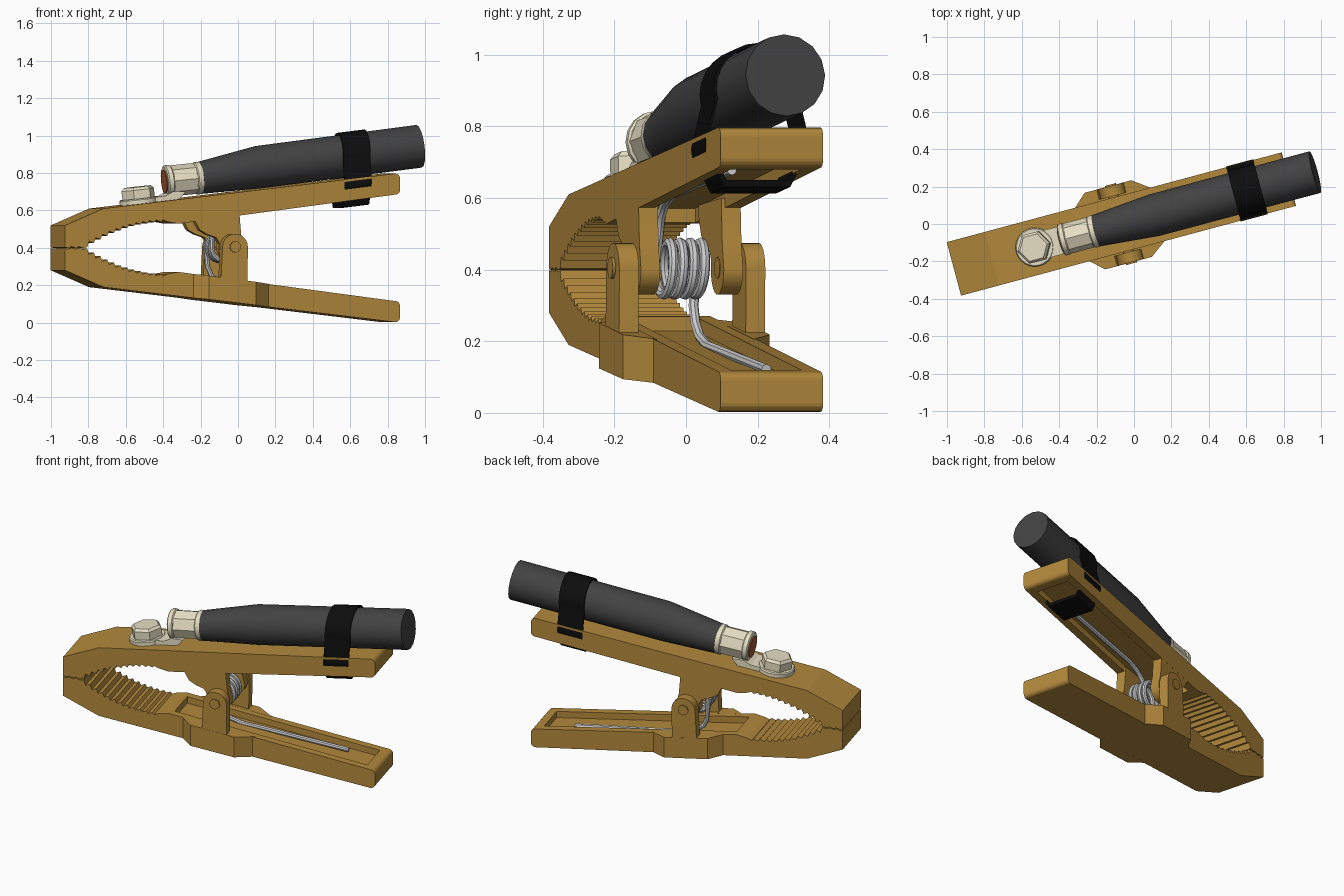
import bpy, bmesh, math
from mathutils import Matrix, Vector

if "Cube" in bpy.data.objects:
    bpy.data.objects.remove(bpy.data.objects["Cube"])

# The clamp is modelled along u (x), v (y) and turned 15 degrees at the end
PLACE = Matrix.Translation((-0.0675, 0, 0)) @ Matrix.Rotation(math.radians(15), 4, 'Z')


def material(name, r, g, b):
    m = bpy.data.materials.new(name)
    m.diffuse_color = (r, g, b, 1)
    m.use_nodes = True
    m.node_tree.nodes["Principled BSDF"].inputs["Base Color"].default_value = m.diffuse_color
    return m


BRASS = material("brass", 0.45, 0.25, 0.045)
CREAM = material("tinned_metal", 0.80, 0.74, 0.55)
RUBBER = material("rubber", 0.055, 0.055, 0.055)
BLACK = material("black_strap", 0.004, 0.004, 0.004)
COPPER = material("copper", 0.40, 0.09, 0.04)


def finish(bm, name, mat=None, smooth=False):
    bmesh.ops.recalc_face_normals(bm, faces=bm.faces[:])
    me = bpy.data.meshes.new(name)
    bm.to_mesh(me)
    bm.free()
    ob = bpy.data.objects.new(name, me)
    bpy.context.collection.objects.link(ob)
    if mat:
        me.materials.append(mat)
    if smooth:
        bpy.ops.object.select_all(action='DESELECT')
        bpy.context.view_layer.objects.active = ob
        ob.select_set(True)
        bpy.ops.object.shade_smooth_by_angle(angle=math.radians(30))
    return ob


def prism(name, pts, v0, v1, mat=None, smooth=False):
    """Extrude a (u, z) outline from v0 to v1."""
    bm = bmesh.new()
    f = bm.faces.new([bm.verts.new((u, v0, z)) for u, z in pts])
    r = bmesh.ops.extrude_face_region(bm, geom=[f])
    verts = [g for g in r["geom"] if isinstance(g, bmesh.types.BMVert)]
    bmesh.ops.translate(bm, verts=verts, vec=(0, v1 - v0, 0))
    return finish(bm, name, mat, smooth)


def tube(name, rings, sides, mat, smooth=False):
    """Capped rings of (u, z, radius) along a path in the middle plane."""
    bm = bmesh.new()
    loops = []
    for i, (u, z, r) in enumerate(rings):
        a, b = rings[max(i - 1, 0)], rings[min(i + 1, len(rings) - 1)]
        t = Vector((b[0] - a[0], 0, b[1] - a[1])).normalized()
        n = Vector((-t.z, 0, t.x))
        ang = [2 * math.pi * k / sides for k in range(sides)]
        loops.append([bm.verts.new(Vector((u, 0, z)) + n * r * math.cos(w)
                                   + Vector((0, r * math.sin(w), 0))) for w in ang])
    for p, q in zip(loops, loops[1:]):
        for k in range(sides):
            bm.faces.new((p[k], p[(k + 1) % sides], q[(k + 1) % sides], q[k]))
    bm.faces.new(loops[0])
    bm.faces.new(loops[-1])
    return finish(bm, name, mat, smooth)


def arc(cu, cz, r, a0, a1, n):
    return [(cu + r * math.cos(math.radians(a0 + (a1 - a0) * i / n)),
             cz + r * math.sin(math.radians(a0 + (a1 - a0) * i / n))) for i in range(n + 1)]


def under(u):
    """Inner face height of the upper handle."""
    return 0.572 + (u - 0.037) * 0.128


# Jaws: upper outline, flipped about z = 0.4 for the lower one
def jaw(name, flip):
    out = [(-0.927, 0.52), (-0.715, 0.61)]
    out += arc(0.902, 0.772, 0.025, 95, 0, 4) + arc(0.902, 0.71, 0.025, 0, -80, 4)
    out += [(-0.30, under(-0.30))]
    n, teeth = 12, []
    curve = lambda t: 0.403 + 0.137 * (1 - (1 - t) ** 2)
    for i in range(n):
        u, du = -0.805 + 0.445 * i / n, 0.445 / n
        teeth += [(u, curve(i / n)), (u + 0.3 * du, curve((i + 1) / n) + 0.010)]
    out += [(-0.36, 0.54)] + teeth[::-1]
    # Small meshing ridges at the tip
    s = -1 if flip else 1
    out += [(-0.83 - 0.02 * i, 0.403 + s * (0.004 if i % 2 else -0.004)) for i in range(5)]
    out += [(-0.927, 0.403)]
    pocket = [(-0.28, 0.40), (0.865, 0.40), (0.865, under(0.865) + 0.04), (-0.28, under(-0.28) + 0.04)]
    if flip:
        out, pocket = [[(u, 0.8 - z) for u, z in p] for p in (out, pocket)]
    body = prism(name, out, -0.148, 0.148, BRASS)
    cutter = prism(name + "_cutter", pocket, -0.102, 0.102, BRASS)
    mod = body.modifiers.new("pocket", 'BOOLEAN')
    mod.operation, mod.object, mod.solver = 'DIFFERENCE', cutter, 'EXACT'
    bpy.context.view_layer.objects.active = body
    bpy.ops.object.modifier_apply(modifier=mod.name)
    bpy.data.objects.remove(cutter)


jaw("upper_jaw", False)
jaw("lower_jaw", True)

# Hinge ears, flared lower bosses and pivot pins on both sides
for s, side in ((-1, "front"), (1, "back")):
    ear = [(0.037, 0.60), (-0.21, 0.58), (-0.205, 0.54), (-0.18, 0.495), (-0.14, 0.472), (-0.09, 0.455)]
    prism("upper_ear_" + side, ear + arc(-0.005, 0.40, 0.07, 160, 360, 12) + [(0.048, 0.47)],
          s * 0.092, s * 0.1475, BRASS, True)
    prism("lower_ear_" + side, [(-0.085, 0.15), (0.065, 0.13)] + arc(-0.002, 0.405, 0.07, 0, 180, 12),
          s * 0.155, s * 0.211, BRASS, True)
    prism("pivot_pin_" + side, arc(-0.002, 0.405, 0.03, 0, 337.5, 15), s * 0.09, s * 0.219, BRASS, True)
    bm = bmesh.new()
    for u, v in ((-0.224, 0.14), (0.21, 0.14), (-0.147, 0.212), (0.112, 0.212)):
        bm.verts.new((u, s * v, 0.19 - (u + 0.715) * 0.116))
        bm.verts.new((u, s * v, 0.8 - under(u)))
    bmesh.ops.convex_hull(bm, input=bm.verts[:])
    finish(bm, "lower_boss_" + side, BRASS)

# Coil spring with a leg lying in each handle pocket
TURNS, PER = 4, 24
leg = [(-0.087, 0.30), (-0.065, 0.25), (-0.02, 0.213), (0.06, 0.188), (0.70, 0.122)]
path = [(u, -0.055, 0.8 - z) for u, z in leg[::-1]]
for i in range(TURNS * PER + 1):
    a = math.pi + 2 * math.pi * i / PER
    path.append((-0.02 + 0.073 * math.cos(a), -0.066 + 0.122 * i / (TURNS * PER), 0.403 + 0.073 * math.sin(a)))
path += [(u, 0.045, z) for u, z in leg]
cu = bpy.data.curves.new("spring", 'CURVE')
cu.dimensions, cu.bevel_depth, cu.bevel_resolution, cu.use_fill_caps = '3D', 0.014, 2, True
sp = cu.splines.new('POLY')
sp.points.add(len(path) - 1)
for p, c in zip(sp.points, path):
    p.co = (*c, 1)
spring = bpy.data.objects.new("spring", cu)
bpy.context.collection.objects.link(spring)
bpy.ops.object.select_all(action='DESELECT')
bpy.context.view_layer.objects.active = spring
spring.select_set(True)
bpy.ops.object.convert(target='MESH')
bpy.ops.object.shade_smooth_by_angle()


# Terminal lug: eyelet, tongue and bolt, stacked along the jaw's slope normal
def stack(*steps):
    return [(-0.477 - 0.115 * d, 0.637 + 0.993 * d, r) for d, r in steps]


tube("lug_eyelet", stack((-0.01, 0.104), (0.022, 0.104), (0.028, 0.098)), 24, CREAM, True)
tube("bolt_head", stack((0.025, 0.09), (0.075, 0.09), (0.09, 0.076)), 6, CREAM)
prism("lug_tongue", [(-0.47, 0.63), (-0.28, 0.655), (-0.24, 0.70), (-0.31, 0.70), (-0.35, 0.678), (-0.47, 0.664)],
      -0.075, 0.075, CREAM)


# Crimp barrel with rims, and the copper core inside it
def on_barrel(u, r):
    return (u, 0.755 + (u + 0.33) * 0.1, r)


for name, a, b in (("barrel_rim_front", -0.335, -0.30), ("barrel_rim_rear", -0.172, -0.135)):
    tube(name, [on_barrel(a, 0.080), on_barrel(a + 0.006, 0.087), on_barrel(b - 0.006, 0.087),
                on_barrel(b, 0.080)], 16, CREAM, True)
tube("barrel_crimp", [on_barrel(-0.31, 0.083), on_barrel(-0.16, 0.083)], 8, CREAM)
tube("copper_core", [on_barrel(-0.34, 0.062), on_barrel(-0.30, 0.062)], 16, COPPER, True)

# Cable with a tapered boot
tube("cable", [(-0.15, 0.773, 0.086), (-0.13, 0.776, 0.087), (0.18, 0.831, 0.114), (1.072, 0.943, 0.115)],
     16, RUBBER, True)

# Strap: closed band around cable and through the handle
loop = arc(0, 0.897, 0.127, -15, 195, 14) + [(-0.152, 0.745), (-0.148, 0.72), (-0.095, 0.622),
                                            (0.095, 0.622), (0.148, 0.72), (0.152, 0.745)]
bm = bmesh.new()
rows = []
for v, z in loop:
    row = []
    for du, k in ((-0.075, 1), (0.075, 1), (0.075, 0.93), (-0.075, 0.93)):
        row.append(bm.verts.new((0.695 + du, v * k, 0.897 + (z - 0.897) * k + 0.12 * du)))
    rows.append(row)
for p, q in zip(rows, rows[1:] + rows[:1]):
    for k in range(4):
        bm.faces.new((p[k], p[(k + 1) % 4], q[(k + 1) % 4], q[k]))
finish(bm, "cable_strap", BLACK, True)

# Turn the whole clamp into place
for ob in bpy.data.objects:
    ob.data.transform(PLACE)
